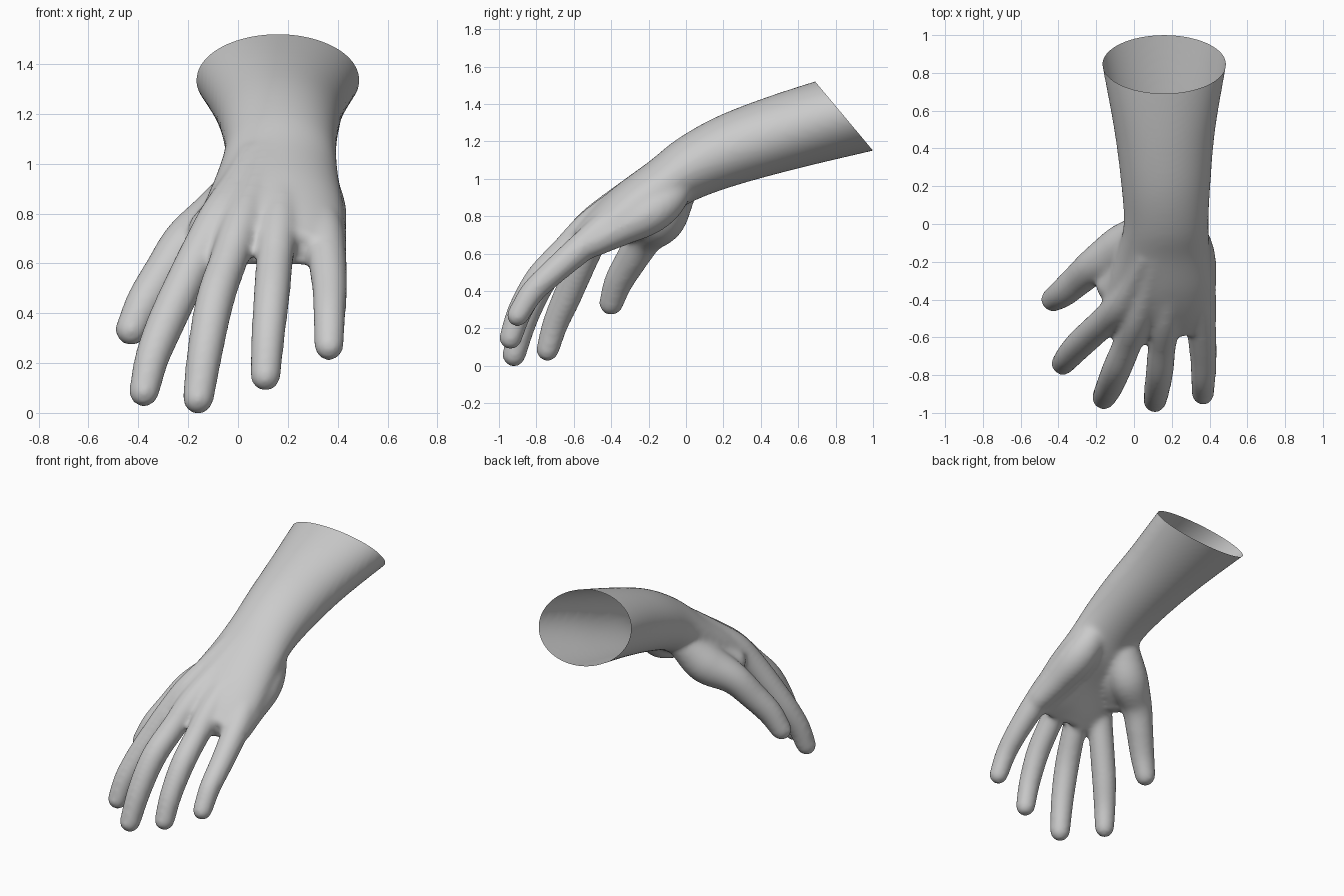
import bpy, bmesh, math
from mathutils import Vector

if "Cube" in bpy.data.objects:
    bpy.data.objects.remove(bpy.data.objects["Cube"])


def spline(pts, steps):
    """Catmull-Rom interpolation of number tuples."""
    pts = [Vector(p) for p in pts]
    p = [2 * pts[0] - pts[1]] + pts + [2 * pts[-1] - pts[-2]]
    out = []
    for i in range(1, len(p) - 2):
        a, b, c, d = p[i - 1:i + 3]
        for k in range(steps):
            t = k / steps
            out.append(0.5 * (2 * b + (c - a) * t + (2 * a - 5 * b + 4 * c - d) * t * t
                              + (3 * b - a - 3 * c + d) * t ** 3))
    return out + [pts[-1]]


def loft(bm, rings):
    """Closed skin over a list of equal rings, with end caps."""
    vs = [[bm.verts.new(co) for co in r] for r in rings]
    n = len(vs[0])
    for a, b in zip(vs, vs[1:]):
        for i in range(n):
            j = (i + 1) % n
            bm.faces.new((a[i], a[j], b[j], b[i]))
    bm.faces.new(vs[0][::-1])
    bm.faces.new(vs[-1])


def tube(bm, path, n=20):
    """Round-ended tube along (x, y, z, radius) points."""
    p = spline(path, 6)
    stations = []
    for i, q in enumerate(p):
        a, b = p[max(i - 1, 0)], p[min(i + 1, len(p) - 1)]
        stations.append((q.xyz, q[3], (b.xyz - a.xyz).normalized()))

    def dome(st, sign):
        c, r, t = st
        return [(c + t * r * sign * math.sin(a), r * math.cos(a), t)
                for a in (math.radians(d) for d in (20, 40, 58, 74, 85))]
    stations = dome(stations[0], -1)[::-1] + stations + dome(stations[-1], 1)
    rings = []
    for c, r, t in stations:
        u = t.cross(Vector((1, 0, 0))).normalized()
        v = t.cross(u)
        rings.append([c + r * (u * math.cos(a) + v * math.sin(a))
                      for a in (2 * math.pi * k / n for k in range(n))])
    loft(bm, rings)


def arm(bm, sections, n=48):
    """Sections: top y, z, bottom y, z, left x, right x, knuckle arch."""
    rings = []
    for ty, tz, by, bz, xl, xr, arch in spline(sections, 6):
        ring = []
        power = 1 - 3 * max(arch, 0)      # the palm is boxier than the forearm
        for k in range(n):
            a = 2 * math.pi * k / n
            c, s = (math.copysign(abs(f) ** power, f) for f in (math.cos(a), math.sin(a)))
            ring.append(((xl + xr) / 2 + c * (xr - xl) / 2,
                         (ty + by) / 2 + s * (ty - by) / 2,
                         (tz + bz) / 2 + s * (tz - bz) / 2 - arch * c * c))
        rings.append(ring)
    loft(bm, rings)


bm = bmesh.new()

# forearm, wrist and palm
arm(bm, [
    (0.86, 1.565, 1.17, 1.19, -0.20, 0.52, 0),
    (0.69, 1.52, 1.00, 1.15, -0.168, 0.488, 0),
    (0.40, 1.425, 0.60, 1.055, -0.105, 0.43, 0),
    (0.15, 1.325, 0.27, 0.965, -0.068, 0.405, 0),
    (-0.05, 1.21, 0.05, 0.885, -0.055, 0.395, 0),
    (-0.20, 1.09, -0.10, 0.80, -0.09, 0.405, 0.015),
    (-0.37, 0.965, -0.27, 0.725, -0.14, 0.425, 0.035),
    (-0.50, 0.85, -0.44, 0.64, -0.175, 0.425, 0.05),
    (-0.60, 0.735, -0.545, 0.595, -0.12, 0.40, 0.05)])

# thumb, its mound and the web towards the index finger
tube(bm, [(0.04, -0.06, 0.91, 0.11), (-0.06, -0.13, 0.785, 0.128), (-0.20, -0.215, 0.69, 0.10),
          (-0.29, -0.29, 0.57, 0.087), (-0.37, -0.36, 0.45, 0.078), (-0.428, -0.40, 0.335, 0.066)])
tube(bm, [(0.07, -0.09, 0.92, 0.10), (-0.02, -0.21, 0.81, 0.105), (-0.12, -0.33, 0.74, 0.08)])
# heel of the palm on the little finger side
tube(bm, [(0.29, -0.02, 0.985, 0.075), (0.305, -0.10, 0.89, 0.105), (0.32, -0.20, 0.815, 0.115),
          (0.335, -0.36, 0.735, 0.10), (0.355, -0.50, 0.66, 0.082)])
# index finger, starting as a tendon on the back of the hand
tube(bm, [(0.05, -0.18, 1.04, 0.045), (0.0, -0.29, 0.945, 0.052), (-0.07, -0.42, 0.80, 0.08),
          (-0.14, -0.50, 0.67, 0.08), (-0.215, -0.57, 0.52, 0.079), (-0.29, -0.64, 0.36, 0.077),
          (-0.345, -0.70, 0.22, 0.07), (-0.377, -0.74, 0.085, 0.062)])
# middle finger
tube(bm, [(0.12, -0.15, 1.07, 0.045), (0.09, -0.28, 0.97, 0.052), (0.02, -0.495, 0.775, 0.08),
          (-0.035, -0.635, 0.62, 0.077), (-0.09, -0.765, 0.46, 0.078), (-0.13, -0.86, 0.26, 0.073),
          (-0.16, -0.92, 0.058, 0.064)])
# ring finger
tube(bm, [(0.20, -0.15, 1.065, 0.045), (0.19, -0.28, 0.96, 0.052), (0.165, -0.50, 0.765, 0.08),
          (0.148, -0.65, 0.615, 0.075), (0.135, -0.785, 0.47, 0.074), (0.12, -0.885, 0.30, 0.068),
          (0.11, -0.938, 0.148, 0.062)])
# little finger
tube(bm, [(0.27, -0.15, 1.035, 0.045), (0.29, -0.26, 0.93, 0.055), (0.335, -0.42, 0.75, 0.085),
          (0.355, -0.55, 0.64, 0.08), (0.367, -0.70, 0.51, 0.072), (0.367, -0.82, 0.395, 0.066),
          (0.365, -0.90, 0.268, 0.06)])
bmesh.ops.recalc_face_normals(bm, faces=bm.faces)
mesh = bpy.data.meshes.new("hand_and_forearm")
bm.to_mesh(mesh)
bm.free()
hand = bpy.data.objects.new("hand_and_forearm", mesh)
bpy.context.collection.objects.link(hand)

# merge all parts into one smooth skin
m = hand.modifiers.new("merge", 'REMESH')
m.mode = 'VOXEL'
m.voxel_size = 0.014
m = hand.modifiers.new("soften", 'SMOOTH')
m.factor = 0.5
m.iterations = 16
deps = bpy.context.evaluated_depsgraph_get()
skin = bpy.data.meshes.new_from_object(hand.evaluated_get(deps))
hand.modifiers.clear()
hand.data = skin

# slanted open cut at the end of the hollow forearm
bm = bmesh.new()
bm.from_mesh(skin)
bmesh.ops.recalc_face_normals(bm, faces=bm.faces)
bmesh.ops.bisect_plane(bm, geom=bm.verts[:] + bm.edges[:] + bm.faces[:],
                       plane_co=(0, 0.845, 1.335), plane_no=(0, 0.37, 0.31),
                       clear_outer=True)
bm.to_mesh(skin)
bm.free()

grey = bpy.data.materials.new("light grey")
grey.diffuse_color = (0.6, 0.6, 0.6, 1)
grey.use_nodes = True
grey.node_tree.nodes["Principled BSDF"].inputs["Base Color"].default_value = grey.diffuse_color
skin.materials.clear()
skin.materials.append(grey)

bpy.ops.object.select_all(action='DESELECT')
hand.select_set(True)
bpy.context.view_layer.objects.active = hand
bpy.ops.object.shade_smooth_by_angle(angle=math.radians(45))
